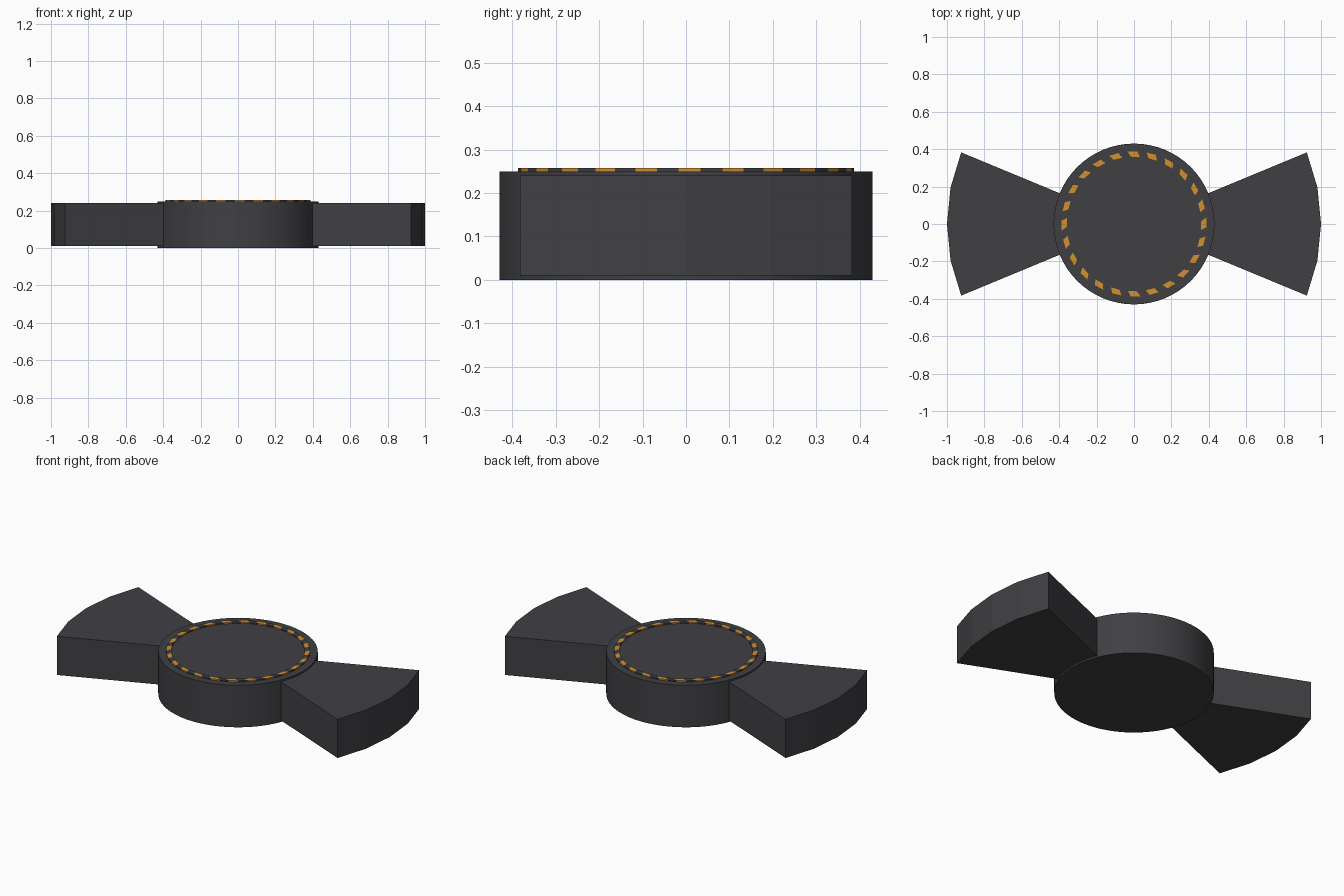
import bpy, bmesh, math
from math import cos, sin, pi

if "Cube" in bpy.data.objects:
    bpy.data.objects.remove(bpy.data.objects["Cube"])


def material(name, rgb):
    m = bpy.data.materials.new(name)
    m.diffuse_color = (*rgb, 1)
    m.use_nodes = True
    m.node_tree.nodes["Principled BSDF"].inputs["Base Color"].default_value = m.diffuse_color
    return m


charcoal = material("charcoal", (0.051, 0.050, 0.057))
amber = material("amber", (0.63, 0.28, 0.028))


def finish(name, bm, mats):
    bmesh.ops.recalc_face_normals(bm, faces=bm.faces)
    mesh = bpy.data.meshes.new(name)
    bm.to_mesh(mesh)
    bm.free()
    for m in mats:
        mesh.materials.append(m)
    ob = bpy.data.objects.new(name, mesh)
    bpy.context.collection.objects.link(ob)
    return ob


def prism(name, outline, z0, z1):
    bm = bmesh.new()
    low = [bm.verts.new((x, y, z0)) for x, y in outline]
    high = [bm.verts.new((x, y, z1)) for x, y in outline]
    bm.faces.new(low)
    bm.faces.new(high)
    n = len(outline)
    for i in range(n):
        j = (i + 1) % n
        bm.faces.new((low[i], low[j], high[j], high[i]))
    return finish(name, bm, [charcoal])


def polar(r, deg):
    return r * cos(math.radians(deg)), r * sin(math.radians(deg))


# Central round body
hub = prism("hub", [polar(0.43, i * 5.625) for i in range(64)], 0, 0.25)
bpy.context.view_layer.objects.active = hub
hub.select_set(True)
bpy.ops.object.shade_smooth_by_angle(angle=math.radians(30))

# Two fan-shaped wings, radial sides and faceted outer arc
for name, base in (("right_wing", 0), ("left_wing", 180)):
    arc = [polar(1.0, base - 22.5 + 11.25 * i) for i in range(5)]
    inner = [polar(0.36, base + 22.5), polar(0.36, base - 22.5)]
    prism(name, arc + inner, 0.01, 0.24)

# Thin raised ring with slanted amber dashes
bm = bmesh.new()
rows = []
SKEW = 2.5
for i in range(48):
    a = i * 7.5 - 3.75
    row = []
    for r, z, s in ((0.36, 0.25, -SKEW), (0.36, 0.257, -SKEW),
                    (0.388, 0.257, SKEW), (0.388, 0.25, SKEW)):
        row.append(bm.verts.new((*polar(r, a + s / 2), z)))
    rows.append(row)
for i in range(48):
    p, q = rows[i], rows[(i + 1) % 48]
    for k in range(3):
        f = bm.faces.new((p[k], p[k + 1], q[k + 1], q[k]))
        f.material_index = 1 if i % 2 == 0 else 0
ring = finish("dashed_ring", bm, [charcoal, amber])
# open underside: make sure the top faces point up
if sum(p.normal.z for p in ring.data.polygons) < 0:
    ring.data.flip_normals()
